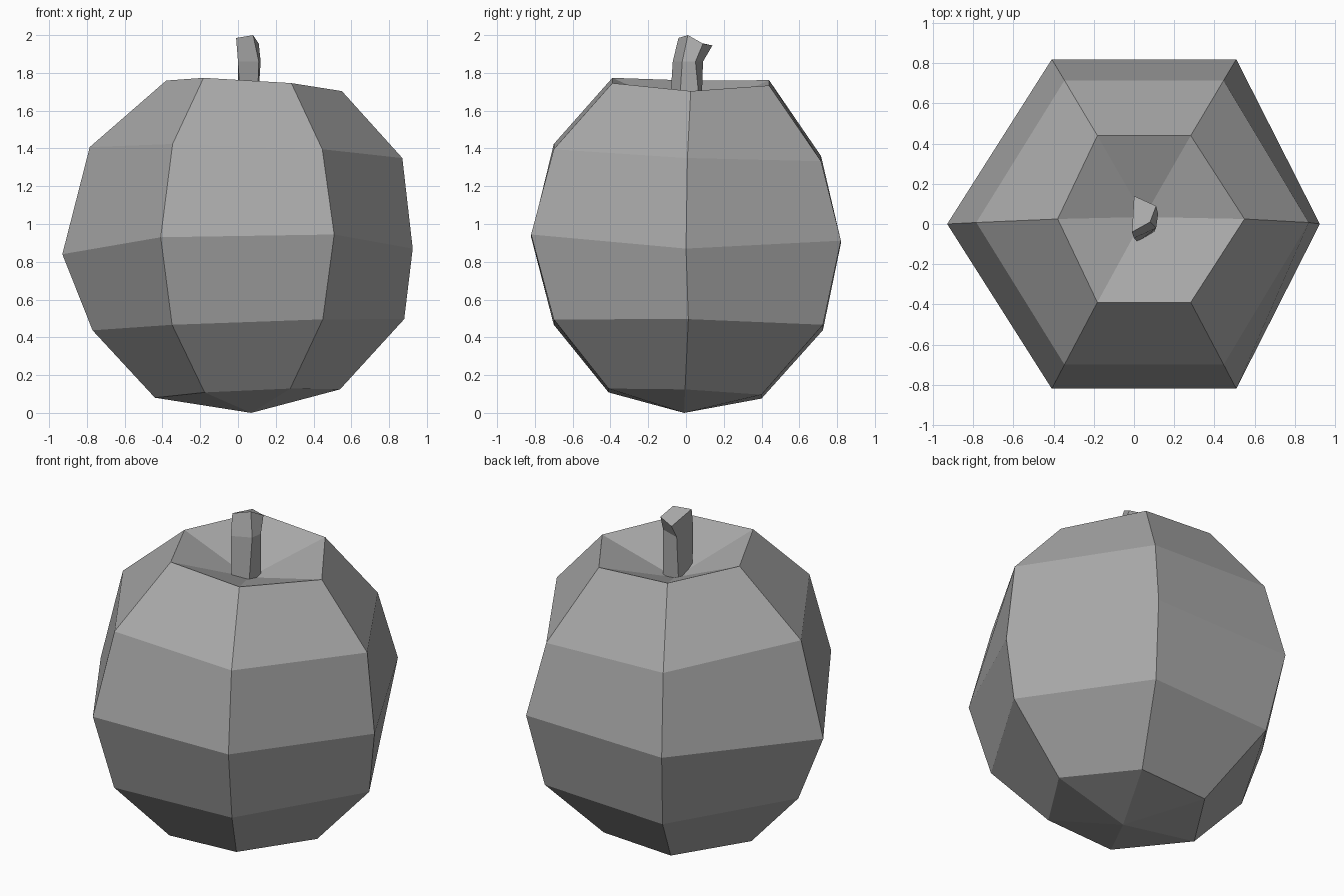
import bpy
import bmesh

# Remove the default cube
cube = bpy.data.objects.get("Cube")
if cube:
    bpy.data.objects.remove(cube, do_unlink=True)

# Single flat grey for the whole model
grey = bpy.data.materials.new("plain_grey")
grey.use_nodes = True
colour = (0.4, 0.4, 0.4, 1)
grey.diffuse_color = colour
grey.node_tree.nodes["Principled BSDF"].inputs["Base Color"].default_value = colour


def loft(name, rings, bottom=None, top=None):
    """Skin a stack of rings; close each end with a fan to a point or a flat cap."""
    bm = bmesh.new()
    loops = [[bm.verts.new(p) for p in ring] for ring in rings]
    count = len(loops[0])
    for lower, upper in zip(loops, loops[1:]):
        for i in range(count):
            j = (i + 1) % count
            bm.faces.new((lower[i], lower[j], upper[j], upper[i]))
    for loop, tip in ((loops[0], bottom), (loops[-1], top)):
        if tip is None:
            bm.faces.new(loop)
        else:
            centre = bm.verts.new(tip)
            for i in range(count):
                bm.faces.new((loop[i], loop[(i + 1) % count], centre))
    bmesh.ops.recalc_face_normals(bm, faces=bm.faces)
    mesh = bpy.data.meshes.new(name)
    bm.to_mesh(mesh)
    bm.free()
    mesh.materials.append(grey)
    obj = bpy.data.objects.new(name, mesh)
    bpy.context.collection.objects.link(obj)
    return obj


def hexagon(left, right, front, back, z, slope_x, slope_y, lift=0):
    """Slightly crooked, tilted six-sided ring with corners to the left and right."""
    middle_y = (front + back) / 2
    half = (back - front) * 0.28
    side_x = 0.05
    outline = [
        (right, middle_y, 0),
        (side_x + half, back, lift),
        (side_x - half, back, lift),
        (left, middle_y, 0),
        (side_x - half, front, lift),
        (side_x + half, front, lift),
    ]
    return [(x, y, z + raised + slope_x * x + slope_y * y)
            for x, y, raised in outline]


# Fruit body: five crooked rings, a pointed base and a sunken crown
body_rings = [
    hexagon(left=-0.44, right=0.54, front=-0.41, back=0.40,
            z=0.10, slope_x=0.045, slope_y=-0.04),
    hexagon(left=-0.77, right=0.88, front=-0.70, back=0.725,
            z=0.465, slope_x=0.036, slope_y=-0.02),
    hexagon(left=-0.93, right=0.925, front=-0.82, back=0.82,
            z=0.855, slope_x=0.016, slope_y=-0.02, lift=0.065),
    hexagon(left=-0.785, right=0.87, front=-0.70, back=0.715,
            z=1.38, slope_x=-0.035, slope_y=-0.045),
    hexagon(left=-0.38, right=0.55, front=-0.39, back=0.44,
            z=1.737, slope_x=-0.06, slope_y=-0.015, lift=0.02),
]
loft("fruit_body", body_rings, bottom=(0.07, -0.01, 0), top=(0.05, 0.035, 1.58))

# Stem: a four-sided, leaning and twisting stalk with a slanted cut end
stem_rings = [
    [(0.02, -0.09, 1.55), (0.10, -0.04, 1.55), (0.10, 0.08, 1.55), (0, 0.07, 1.55)],
    [(0, -0.07, 1.86), (0.11, -0.02, 1.86), (0.12, 0.05, 1.86), (0, 0.09, 1.86)],
    [(-0.01, -0.04, 1.985), (0.08, 0.01, 2), (0.11, 0.09, 1.955), (0, 0.14, 1.945)],
]
loft("stem", stem_rings)
